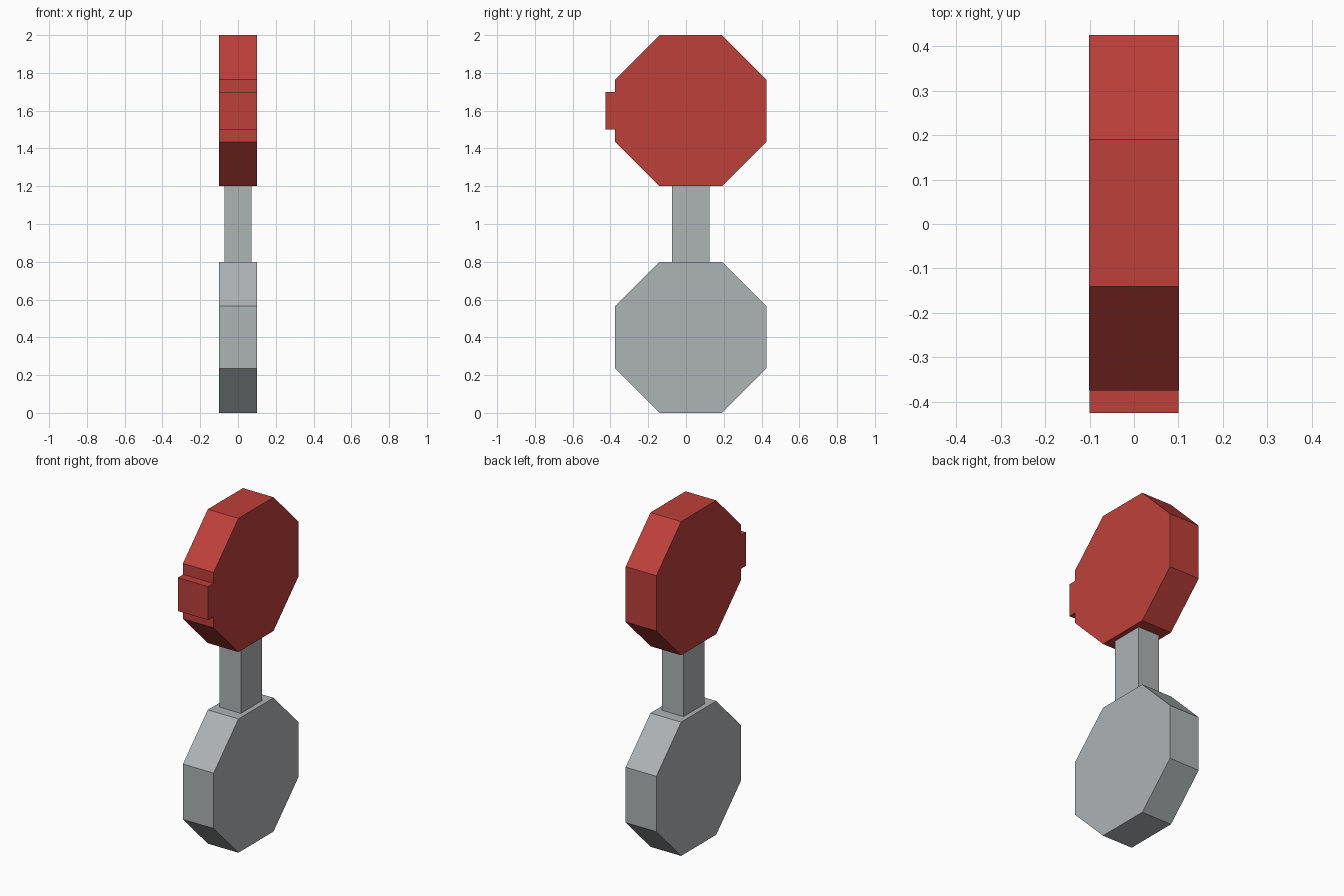
import bpy
import bmesh
import math
from mathutils import Matrix

cube = bpy.data.objects.get("Cube")
if cube:
    bpy.data.objects.remove(cube, do_unlink=True)

CENTRE_Y = 0.025


def make_material(name, colour):
    mat = bpy.data.materials.new(name)
    mat.use_nodes = True
    mat.diffuse_color = colour
    mat.node_tree.nodes["Principled BSDF"].inputs["Base Color"].default_value = colour
    return mat


def add_object(name, bm, mat):
    mesh = bpy.data.meshes.new(name)
    bmesh.ops.recalc_face_normals(bm, faces=bm.faces)
    bm.to_mesh(mesh)
    bm.free()
    mesh.materials.append(mat)
    obj = bpy.data.objects.new(name, mesh)
    bpy.context.collection.objects.link(obj)
    return obj


def octagon_disc(name, z, mat, half_size=0.4, thickness=0.203):
    """Eight-sided disc on edge, with its axis along x and a flat at the bottom."""
    bm = bmesh.new()
    radius = half_size / math.cos(math.pi / 8)
    turn = Matrix.Rotation(math.pi / 2, 4, 'Y') @ Matrix.Rotation(math.pi / 8, 4, 'Z')
    bmesh.ops.create_cone(bm, cap_ends=True, segments=8, radius1=radius, radius2=radius,
                          depth=thickness, matrix=turn)
    # Seat the first vertex half a step off the axis so flats face y and z
    if max(v.co.z for v in bm.verts) > half_size + 0.01:
        bmesh.ops.rotate(bm, verts=bm.verts, matrix=Matrix.Rotation(math.pi / 8, 3, 'X'))
    bmesh.ops.translate(bm, verts=bm.verts, vec=(0, CENTRE_Y, z))
    return add_object(name, bm, mat)


def box(name, centre, size, mat):
    bm = bmesh.new()
    bmesh.ops.create_cube(bm, size=1,
                          matrix=Matrix.Translation(centre) @ Matrix.Diagonal((*size, 1)))
    return add_object(name, bm, mat)


red = make_material("red", (0.515, 0.051, 0.042, 1))
grey = make_material("light grey", (0.423, 0.451, 0.462, 1))

# Two matching discs joined by a stem
octagon_disc("lower_disc", 0.4, grey)
octagon_disc("upper_disc", 1.6, red)
box("stem", (0, CENTRE_Y, 1.0), (0.143, 0.2, 0.44), grey)

# Small block on the front edge of the upper disc
box("front_block", (0, -0.39, 1.6), (0.2, 0.07, 0.2), red)
